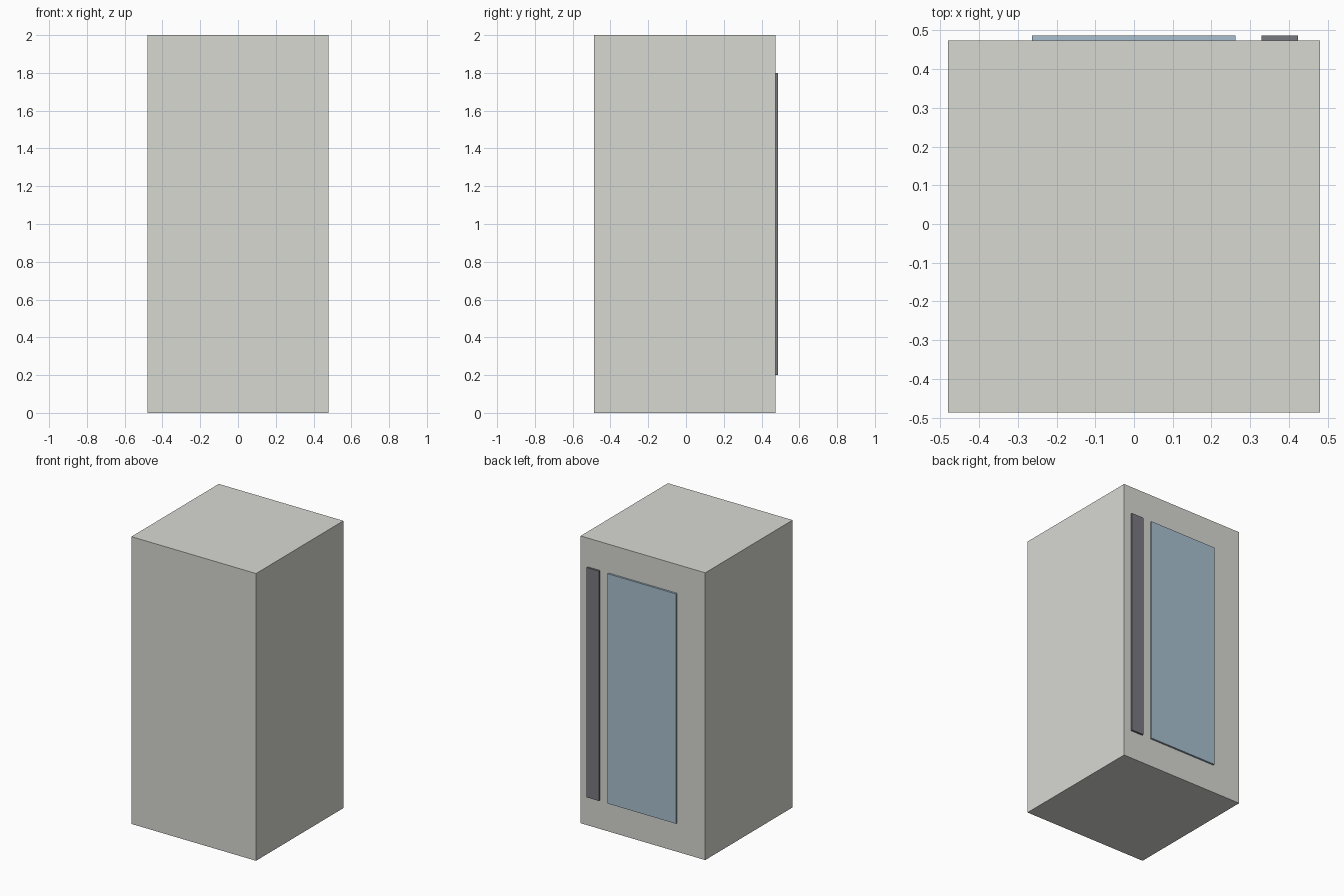
import bpy

if "Cube" in bpy.data.objects:
    bpy.data.objects.remove(bpy.data.objects["Cube"])


def box(name, x, y, z, color=None):
    """Axis-aligned box from (min, max) ranges, with an optional colour."""
    bpy.ops.mesh.primitive_cube_add(
        size=1, location=[(a + b) / 2 for a, b in (x, y, z)])
    obj = bpy.context.object
    obj.name = name
    obj.scale = [b - a for a, b in (x, y, z)]
    bpy.ops.object.transform_apply(location=False, rotation=False, scale=True)
    if color:
        mat = bpy.data.materials.new(name + "_color")
        mat.diffuse_color = (*color, 1)
        mat.use_nodes = True
        mat.node_tree.nodes["Principled BSDF"].inputs["Base Color"].default_value = mat.diffuse_color
        obj.data.materials.append(mat)
    return obj


BACK = 0.474             # back wall of the cabinet
PANEL_Y = (BACK - 0.002, 0.487)
PANEL_Z = (0.2, 1.8)

# Main cabinet
box("cabinet_body", (-0.48, 0.48), (-0.487, BACK), (0, 2), (0.69, 0.69, 0.65))

# Wide pane and narrow dark strip raised on the back wall
box("glass_panel", (-0.264, 0.262), PANEL_Y, PANEL_Z, (0.40, 0.53, 0.63))
box("dark_strip", (0.33, 0.424), PANEL_Y, PANEL_Z, (0.19, 0.19, 0.22))
